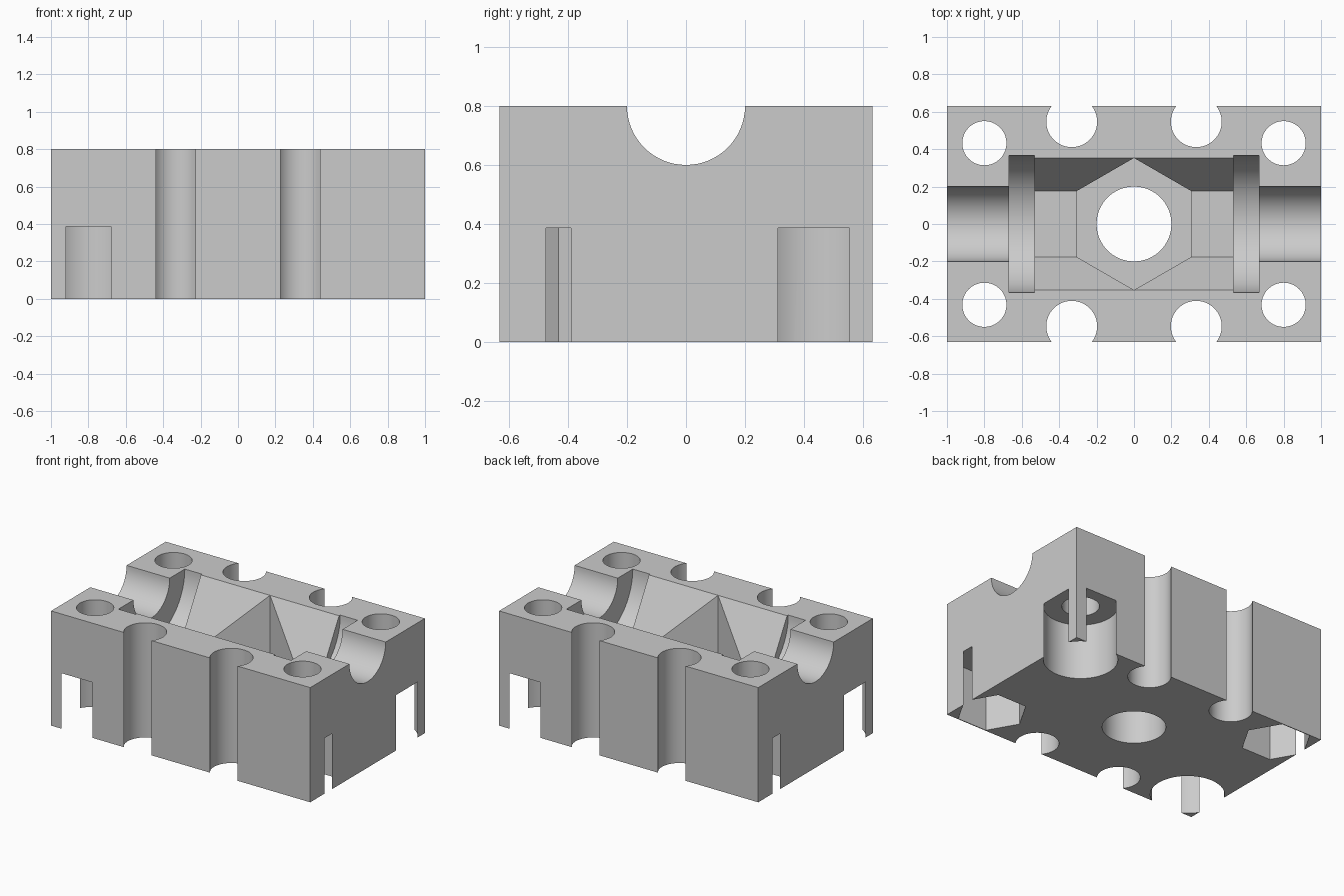
import bpy
import math
from math import pi

default = bpy.data.objects.get("Cube")
if default:
    bpy.data.objects.remove(default, do_unlink=True)

LENGTH, DEPTH, HEIGHT = 2.0, 1.264, 0.8

# Single grey finish
grey = bpy.data.materials.new("plain_grey")
grey.use_nodes = True
colour = (0.6, 0.6, 0.6, 1)
grey.diffuse_color = colour
for node in grey.node_tree.nodes:
    if node.type == 'BSDF_PRINCIPLED':
        node.inputs["Base Color"].default_value = colour

# Solid block
bpy.ops.mesh.primitive_cube_add(size=1, location=(0, 0, HEIGHT / 2))
block = bpy.context.object
block.name = "clamp_block"
block.scale = (LENGTH, DEPTH, HEIGHT)
bpy.ops.object.transform_apply(location=True, rotation=True, scale=True)


def cut(name, radius, start, end, centre, axis='Z', sides=64, turn=0.0):
    """Remove a prism running from start to end along the axis."""
    mid = (start + end) / 2
    if axis == 'Z':
        place, rotation = (centre[0], centre[1], mid), (0, 0, turn)
    else:
        place, rotation = (mid, centre[0], centre[1]), (turn, pi / 2, 0)
    bpy.ops.mesh.primitive_cylinder_add(vertices=sides, radius=radius, depth=end - start,
                                        location=place, rotation=rotation)
    cutter = bpy.context.object
    cutter.name = name
    cutter.hide_render = True
    mod = block.modifiers.new(name, 'BOOLEAN')
    mod.operation = 'DIFFERENCE'
    mod.solver = 'EXACT'
    mod.object = cutter
    bpy.ops.object.select_all(action='DESELECT')
    block.select_set(True)
    bpy.context.view_layer.objects.active = block
    bpy.ops.object.modifier_apply(modifier=name)
    bpy.data.objects.remove(cutter, do_unlink=True)


# Channel along the top: round ends, hexagonal middle, washer grooves
top_axis = (0, HEIGHT)
cut("pipe_channel", 0.2, -1.1, 1.1, top_axis, 'X')
cut("hex_channel", 0.353, -0.6, 0.6, top_axis, 'X', sides=6)
for side in (-1, 1):
    cut("washer_groove", 0.366, side * 0.6 - 0.067, side * 0.6 + 0.067, top_axis, 'X', sides=96)

# Central hexagonal pocket with a round bore below
cut("hex_pocket", 0.353, 0.27, 1.1, (0, 0), sides=6)
cut("centre_bore", 0.2, -0.1, 0.5, (0, 0))

for sx in (-1, 1):
    for sy in (-1, 1):
        # Half-open notches in the long walls
        cut("side_notch", 0.136, -0.1, 0.9, (sx * 0.333, sy * 0.547))
        # Corner bolt holes with head or nut recesses underneath
        corner = (sx * 0.8, sy * 0.432)
        cut("bolt_hole", 0.118, -0.1, 0.9, corner)
        if sx == sy:
            cut("bolt_head_recess", 0.234, -0.1, 0.387, corner)
        else:
            cut("nut_recess", 0.2245, -0.1, 0.387, corner, sides=6, turn=pi / 2)

# Finish: one material, smooth bores, crisp edges
mesh = block.data
mesh.materials.clear()
mesh.materials.append(grey)
for face in mesh.polygons:
    face.material_index = 0
bpy.ops.object.shade_smooth_by_angle(angle=math.radians(25))
